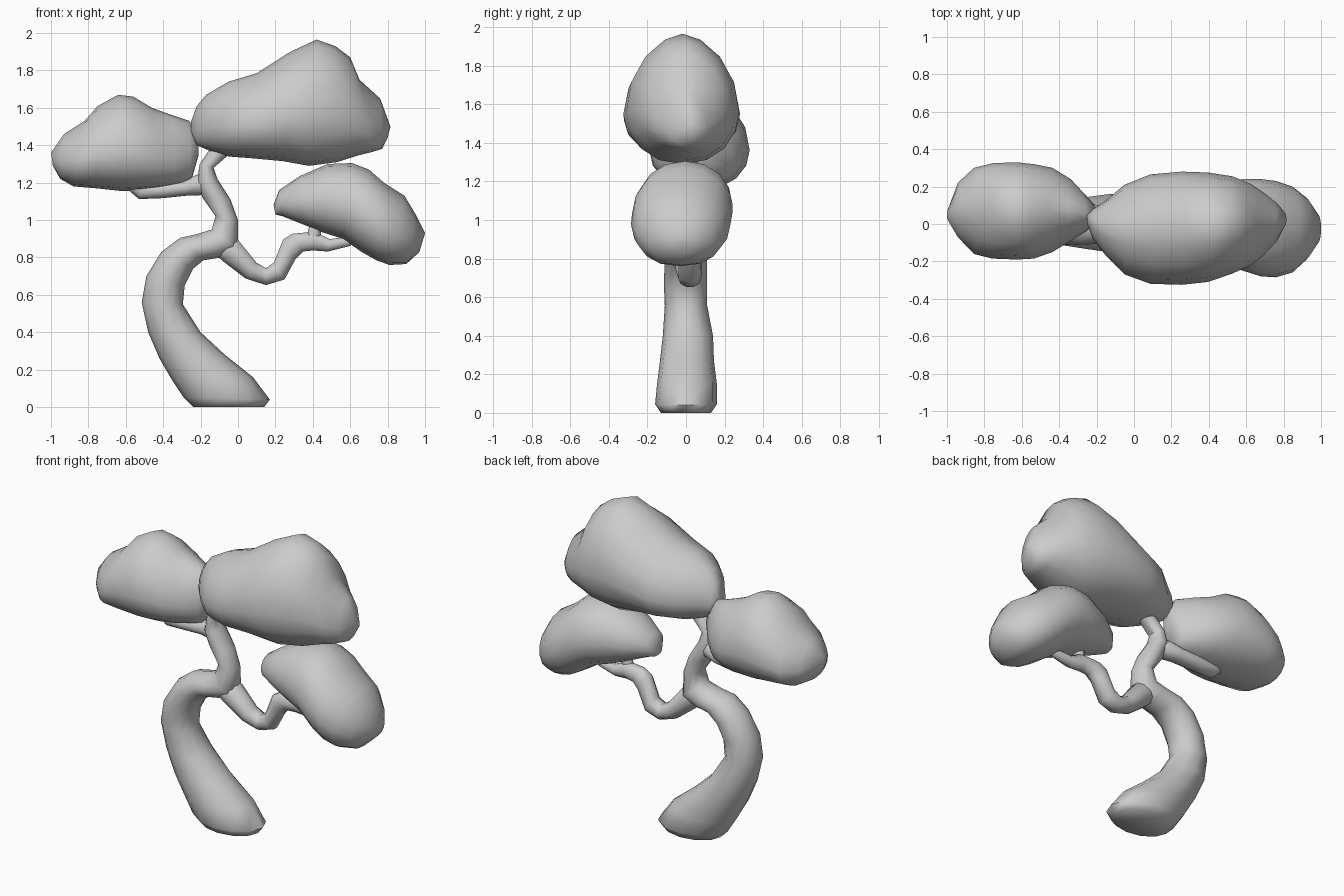
import bpy, bmesh, math
from mathutils import Vector


def loft(name, sections, sides=12, widest=0.5, power=1.0, top_power=None):
    """Skin rings; each is (upper x, z, lower x, z, y min, y max)."""
    bm = bmesh.new()
    rings = []
    for ax, az, bx, bz, y0, y1 in sections:
        a, b = Vector((ax, 0, az)), Vector((bx, 0, bz))
        mid = b.lerp(a, widest)
        yc, yr = (y0 + y1) / 2, (y1 - y0) / 2
        ring = []
        for i in range(sides):
            t = 2 * math.pi * i / sides
            s, c = math.sin(t), math.cos(t)
            e = top_power if top_power and s > 0 else power
            p = mid + ((a - mid) * s if s > 0 else (b - mid) * -s)
            p.y = yc + yr * math.copysign(abs(c) ** e, c)
            ring.append(bm.verts.new(p))
        rings.append(ring)
    for r, q in zip(rings, rings[1:]):
        for i in range(sides):
            j = (i + 1) % sides
            bm.faces.new((r[i], r[j], q[j], q[i]))
    bm.faces.new(rings[0][::-1])
    bm.faces.new(rings[-1])
    bmesh.ops.recalc_face_normals(bm, faces=bm.faces)
    mesh = bpy.data.meshes.new(name)
    bm.to_mesh(mesh)
    bm.free()
    ob = bpy.data.objects.new(name, mesh)
    bpy.context.collection.objects.link(ob)
    bpy.ops.object.select_all(action='DESELECT')
    ob.select_set(True)
    bpy.context.view_layer.objects.active = ob
    bpy.ops.object.shade_smooth_by_angle(angle=math.radians(60))
    return ob


# Curved trunk continuing into the upper stem
loft("trunk", [
    (-.24, 0, .14, 0, -.13, .13),
    (-.29, .05, .17, .04, -.16, .16),
    (-.35, .14, .08, .16, -.15, .16),
    (-.42, .26, -.07, .28, -.135, .145),
    (-.48, .40, -.20, .40, -.12, .14),
    (-.515, .56, -.295, .55, -.11, .11),
    (-.49, .70, -.285, .65, -.115, .11),
    (-.41, .83, -.24, .74, -.11, .11),
    (-.31, .905, -.185, .785, -.11, .105),
    (-.22, .925, -.09, .80, -.10, .10),
    (-.14, .95, .00, .84, -.09, .09),
    (-.12, 1.02, .00, 1.00, -.07, .07),
    (-.19, 1.12, -.04, 1.11, -.07, .08),
    (-.22, 1.20, -.11, 1.22, -.065, .08),
    (-.205, 1.30, -.13, 1.28, -.05, .06),
    (-.15, 1.38, -.06, 1.34, -.05, .05),
    (-.06, 1.44, -.01, 1.38, -.04, .04),
], sides=12)

# Left branch
loft("left_branch", [
    (-.15, 1.23, -.14, 1.13, -.04, .06),
    (-.21, 1.25, -.19, 1.13, -.04, .09),
    (-.30, 1.21, -.26, 1.13, -.01, .11),
    (-.43, 1.20, -.40, 1.115, .01, .12),
    (-.51, 1.20, -.53, 1.11, .02, .11),
    (-.57, 1.25, -.60, 1.17, .02, .10),
    (-.62, 1.26, -.63, 1.22, .03, .08),
], sides=10)

# Right branch and its two twigs
loft("right_branch", [
    (-.10, .92, -.14, .83, -.06, .06),
    (.00, .90, -.08, .775, -.075, .08),
    (.10, .775, .04, .685, -.05, .08),
    (.15, .745, .15, .65, -.04, .08),
    (.19, .775, .25, .68, -.04, .08),
    (.24, .90, .31, .79, -.04, .07),
    (.29, .93, .35, .83, -.04, .06),
    (.41, .94, .40, .835, -.04, .05),
    (.49, .90, .48, .83, -.03, .04),
    (.57, .91, .60, .86, -.03, .03),
    (.63, .95, .67, .91, -.02, .02),
], sides=10)
loft("right_twig", [
    (.35, .90, .43, .86, -.04, .04),
    (.375, .94, .445, .92, -.03, .03),
    (.39, 1.02, .44, 1.02, -.03, .03),
], sides=8)

# Top foliage cloud
loft("top_foliage", [
    (-.25, 1.53, -.25, 1.46, .00, .05),
    (-.22, 1.61, -.22, 1.40, -.08, .08),
    (-.17, 1.67, -.15, 1.37, -.16, .12),
    (-.05, 1.74, -.05, 1.34, -.27, .21),
    (.10, 1.785, .08, 1.33, -.32, .265),
    (.28, 1.90, .24, 1.315, -.325, .28),
    (.42, 1.965, .38, 1.29, -.31, .275),
    (.52, 1.93, .53, 1.31, -.265, .255),
    (.60, 1.87, .64, 1.345, -.22, .215),
    (.65, 1.75, .72, 1.365, -.17, .17),
    (.76, 1.65, .77, 1.38, -.09, .11),
    (.815, 1.50, .80, 1.44, -.01, .06),
], sides=16, widest=.4, power=.9, top_power=1.2)

# Left foliage cloud
loft("left_foliage", [
    (-1.0, 1.36, -.99, 1.29, .02, .08),
    (-.93, 1.46, -.95, 1.22, -.07, .22),
    (-.82, 1.53, -.88, 1.18, -.16, .30),
    (-.75, 1.61, -.76, 1.17, -.185, .325),
    (-.64, 1.67, -.62, 1.155, -.19, .33),
    (-.56, 1.66, -.52, 1.16, -.185, .32),
    (-.46, 1.60, -.42, 1.17, -.15, .30),
    (-.35, 1.56, -.33, 1.185, -.09, .24),
    (-.26, 1.53, -.25, 1.21, -.04, .15),
    (-.21, 1.44, -.21, 1.35, .01, .10),
], sides=16, widest=.4, power=.9, top_power=1.15)

# Right foliage cloud
loft("right_foliage", [
    (.19, 1.08, .20, 1.03, -.04, .04),
    (.22, 1.16, .24, 1.02, -.10, .09),
    (.33, 1.235, .34, .98, -.16, .16),
    (.48, 1.30, .45, .935, -.21, .21),
    (.61, 1.305, .56, .90, -.25, .24),
    (.70, 1.27, .66, .83, -.28, .24),
    (.78, 1.20, .74, .785, -.285, .23),
    (.89, 1.13, .81, .76, -.26, .20),
    (.95, 1.03, .90, .765, -.19, .14),
    (1.0, .93, .97, .83, -.10, .05),
], sides=16, widest=.46, power=.85, top_power=.95)
